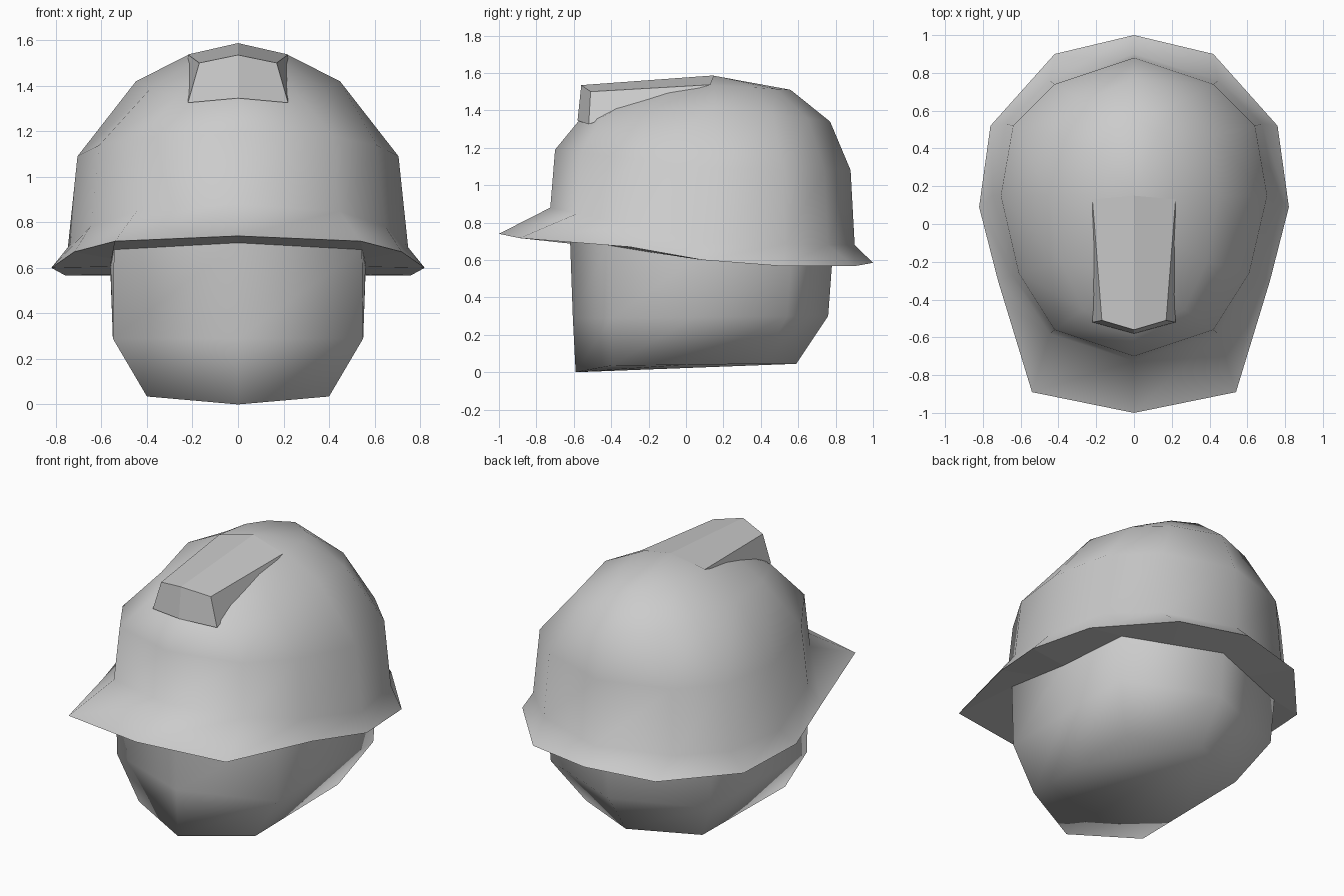
import bpy
import bmesh

cube = bpy.data.objects.get("Cube")
if cube:
    bpy.data.objects.remove(cube, do_unlink=True)

grey = bpy.data.materials.new("plain grey")
grey.use_nodes = True
colour = (0.6, 0.6, 0.6, 1)
grey.diffuse_color = colour
grey.node_tree.nodes["Principled BSDF"].inputs["Base Color"].default_value = colour


def full_ring(half):
    """Mirror a half outline (front to back, both ends on x = 0) into a loop."""
    return half + [(-x, y, z) for x, y, z in half[-2:0:-1]]


def loft(name, half_rings, tip=None, cap=False, smooth=True):
    """Skin mirrored rings from bottom to top, closing with a tip or a base cap."""
    bm = bmesh.new()
    rings = [[bm.verts.new(p) for p in full_ring(half)] for half in half_rings]
    count = len(rings[0])
    for low, high in zip(rings, rings[1:]):
        for i in range(count):
            j = (i + 1) % count
            bm.faces.new((low[i], low[j], high[j], high[i]))
    if tip:
        top = bm.verts.new(tip)
        for i in range(count):
            bm.faces.new((rings[-1][i], rings[-1][(i + 1) % count], top))
    if cap:
        bm.faces.new(rings[0][::-1])
    return finish(name, bm, smooth)


def finish(name, bm, smooth):
    """Turn a bmesh into a named grey object."""
    mesh = bpy.data.meshes.new(name)
    for face in bm.faces:
        face.smooth = smooth
    bm.to_mesh(mesh)
    bm.free()
    mesh.materials.append(grey)
    obj = bpy.data.objects.new(name, mesh)
    bpy.context.collection.objects.link(obj)
    return obj


# Helmet dome: one outline, scaled about the crown and tilted by height
crown_y = 0.15
outline = [(0, -0.70), (0.42, -0.56), (0.61, -0.26), (0.705, crown_y),
           (0.64, 0.52), (0.42, 0.74), (0, 0.88)]


def dome_ring(scale_x, scale_y, front_z, side_z, back_z):
    half = []
    for x, y in outline:
        offset = y - crown_y
        end_z = front_z if offset < 0 else back_z
        reach = outline[0][1] if offset < 0 else outline[-1][1]
        t = offset / (reach - crown_y)
        half.append((x * scale_x, crown_y + offset * scale_y,
                     side_z + (end_z - side_z) * t))
    return half


brim_edge = [(0, -1, 0.74), (0.54, -0.89, 0.717), (0.72, -0.3, 0.67),
             (0.82, 0.09, 0.6), (0.76, 0.52, 0.567), (0.42, 0.9, 0.567),
             (0, 1, 0.585)]
dome = [dome_ring(1.06, 1.03, 0.88, 0.69, 0.68),
        dome_ring(1, 1, 1.19, 1.09, 1.08),
        dome_ring(0.635, 0.85, 1.345, 1.42, 1.34),
        dome_ring(0.31, 0.56, 1.48, 1.535, 1.51)]
loft("helmet_shell", [brim_edge] + dome, tip=(0, crown_y, 1.585))

# Head below the helmet, fully smooth including the flat base
head_top = [(0, -0.62, 0.71), (0.545, -0.42, 0.68), (0.56, 0.05, 0.605),
            (0.56, 0.56, 0.57), (0, 0.78, 0.57)]
head_middle = [(0, -0.605, 0.29), (0.55, -0.4, 0.29), (0.55, 0.05, 0.295),
               (0.55, 0.54, 0.3), (0, 0.76, 0.3)]
head_base = [(0, -0.59, 0), (0.4, -0.4, 0.035), (0.4, 0.0, 0.04),
             (0.4, 0.41, 0.045), (0, 0.59, 0.045)]
loft("head", [head_base, head_middle, head_top], cap=True)

# Underside of the brim, running from the rim in to the head
inner = head_top[:2] + [(0.555, -0.18, 0.64)] + head_top[2:4]
inner += [(0.28, 0.67, 0.57), head_top[4]]
loft("brim_underside", [inner, brim_edge], smooth=False)

# Raised crest over the brow, sharp edged
bm = bmesh.new()
nose = bm.verts.new((0, -0.56, 1.535))
nose_foot = bm.verts.new((0, -0.58, 1.345))
crown = bm.verts.new((0, crown_y, 1.587))
for side in (1, -1):
    corner = bm.verts.new((side * 0.17, -0.51, 1.50))
    foot = bm.verts.new((side * 0.22, -0.52, 1.325))
    belly = bm.verts.new((side * 0.22, -0.31, 1.41))
    tail = bm.verts.new((side * 0.22, 0.13, 1.537))
    bm.faces.new((nose, corner, tail, crown))
    bm.faces.new((corner, foot, belly, tail))
    bm.faces.new((nose, nose_foot, foot, corner))
bmesh.ops.recalc_face_normals(bm, faces=bm.faces)
finish("crest", bm, False)
